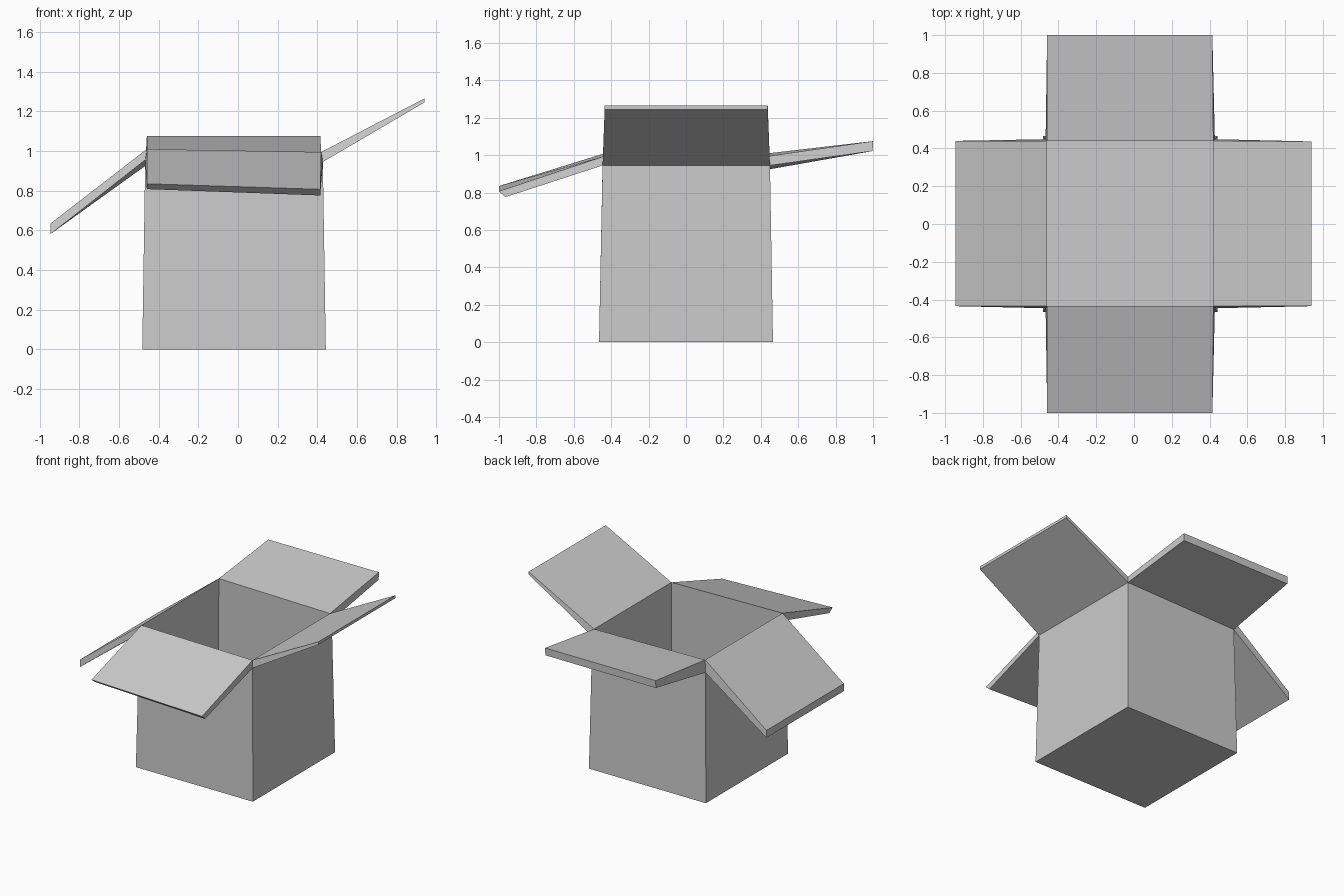
import bpy
import bmesh

old = bpy.data.objects.get("Cube")
if old:
    bpy.data.objects.remove(old, do_unlink=True)

# Single cardboard grey
grey = bpy.data.materials.new("cardboard_grey")
grey.use_nodes = True
colour = (0.6, 0.6, 0.6, 1)
grey.diffuse_color = colour
grey.node_tree.nodes["Principled BSDF"].inputs["Base Color"].default_value = colour


def rect(x0, x1, y0, y1, z):
    """Four corners: front left-hand, front right-hand, back right-hand, back left-hand."""
    zs = z if isinstance(z, tuple) else (z,) * 4
    return [(x0, y0, zs[0]), (x1, y0, zs[1]), (x1, y1, zs[2]), (x0, y1, zs[3])]


def loft(name, rings, caps):
    """Bridge four-cornered rings, capping the chosen ends."""
    bm = bmesh.new()
    loops = [[bm.verts.new(p) for p in ring] for ring in rings]
    for a, b in zip(loops, loops[1:]):
        for i in range(4):
            j = (i + 1) % 4
            bm.faces.new((a[i], a[j], b[j], b[i]))
    if caps[0]:
        bm.faces.new(loops[0][::-1])
    if caps[1]:
        bm.faces.new(loops[-1])
    mesh = bpy.data.meshes.new(name)
    bm.to_mesh(mesh)
    bm.free()
    mesh.materials.append(grey)
    obj = bpy.data.objects.new(name, mesh)
    bpy.context.collection.objects.link(obj)
    return obj


# Body: tapered outside wall, open rim, inside wall and floor
outer_rim = rect(-0.468, 0.428, -0.446, 0.449, (0.955, 0.945, 0.945, 0.925))
inner_rim = rect(-0.46, 0.42, -0.435, 0.44, (1.01, 0.995, 0.995, 1.01))
loft("box_body", [
    rect(-0.483, 0.443, -0.465, 0.465, 0),
    outer_rim,
    inner_rim,
    rect(-0.477, 0.437, -0.459, 0.459, 0.05),
], (True, True))


# Flaps: each runs from the rim edge between corners a and b to its tip
def flap(name, a, b, top_a, top_b, low_a, low_b):
    hinge = [outer_rim[a], outer_rim[b], inner_rim[b], inner_rim[a]]
    loft(name, [hinge, [low_a, low_b, top_b, top_a]], (False, True))


flap("front_flap", 0, 1,
     (-0.46, -1, 0.835), (0.415, -1, 0.807),
     (-0.46, -0.965, 0.808), (0.415, -0.965, 0.776))
flap("left_flap", 1, 2,
     (0.94, -0.435, 1.265), (0.94, 0.437, 1.265),
     (0.94, -0.435, 1.245), (0.94, 0.437, 1.245))
flap("back_flap", 2, 3,
     (0.415, 1, 1.075), (-0.46, 1, 1.075),
     (0.415, 0.998, 1.022), (-0.46, 0.998, 1.022))
flap("right_flap", 3, 0,
     (-0.945, 0.44, 0.635), (-0.945, -0.435, 0.635),
     (-0.945, 0.44, 0.582), (-0.945, -0.435, 0.582))
